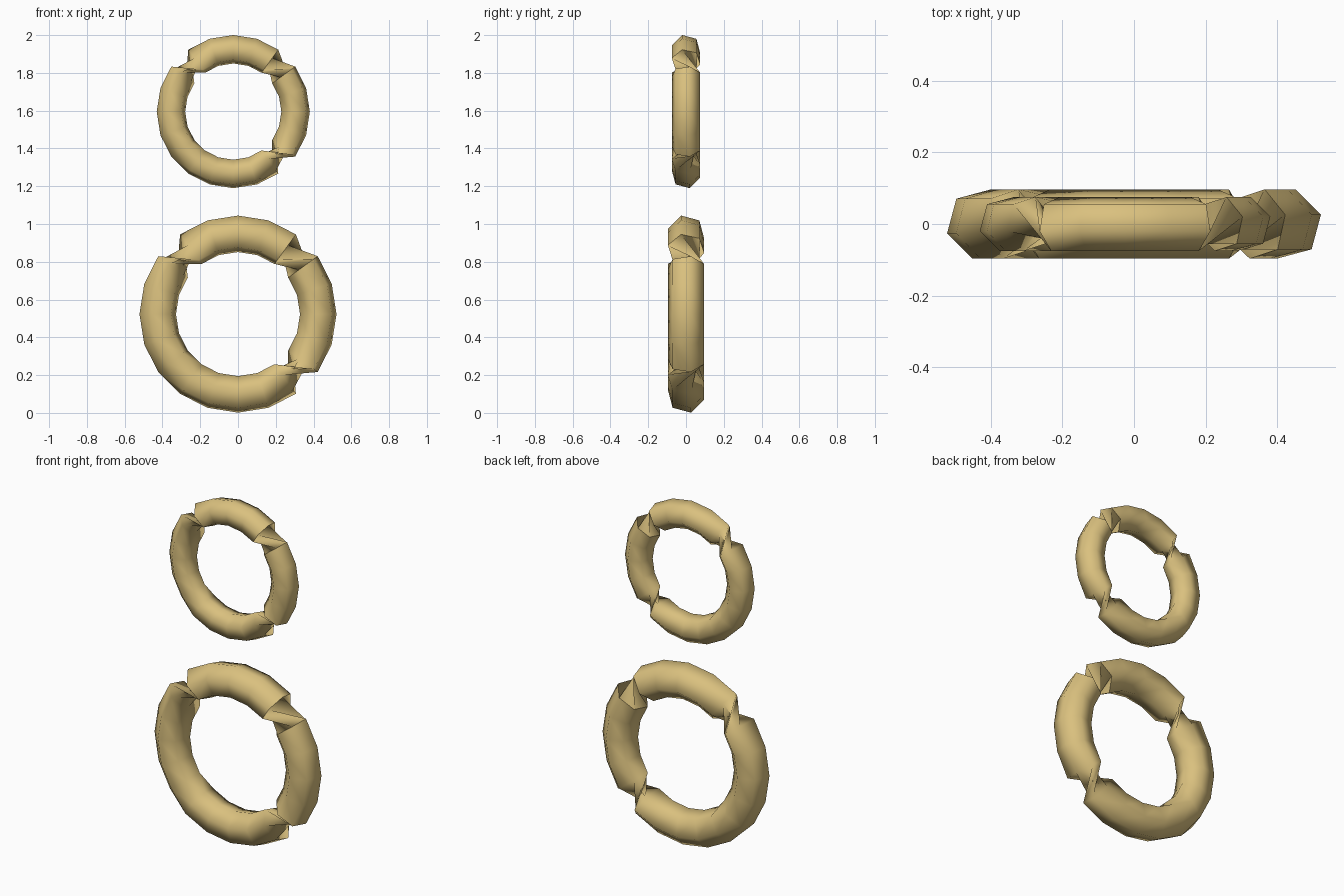
import bpy
import bmesh
import math

cube = bpy.data.objects.get("Cube")
if cube:
    bpy.data.objects.remove(cube, do_unlink=True)

# Single sandy gold material
gold = bpy.data.materials.new("sandy_gold")
gold.use_nodes = True
color = (0.70, 0.53, 0.21, 1.0)
gold.diffuse_color = color
gold.node_tree.nodes["Principled BSDF"].inputs["Base Color"].default_value = color

SIDES = 6
PER_QUARTER = 5
STEP = math.radians(18)
# Section roll of the top, right, bottom and left quarters (clockwise from the front)
ROLLS = [math.radians(a) for a in (-15, 135, 15, -15)]
CLOSING_SHIFT = 2  # sides by which the last quarter twists into the first


def twisted_ring(name, x, z, major, minor):
    """Hexagonal tube in four arcs, wrung at the joints between them."""
    bm = bmesh.new()
    loops = []
    for q, roll in enumerate(ROLLS):
        for k in range(PER_QUARTER):
            theta = (q * PER_QUARTER + k - 2) * STEP
            loop = []
            for j in range(SIDES):
                phi = roll + j * math.tau / SIDES
                r = major + minor * math.cos(phi)
                loop.append(bm.verts.new((r * math.sin(theta),
                                          minor * math.sin(phi),
                                          r * math.cos(theta))))
            loops.append(loop)
    # Close the tube with the shifted first loop
    first = loops[0]
    loops.append(first[-CLOSING_SHIFT:] + first[:-CLOSING_SHIFT])
    for a, b in zip(loops, loops[1:]):
        for j in range(SIDES):
            n = (j + 1) % SIDES
            bm.faces.new((a[j], b[j], b[n], a[n]))
    mesh = bpy.data.meshes.new(name)
    bm.to_mesh(mesh)
    bm.free()
    mesh.materials.append(gold)
    obj = bpy.data.objects.new(name, mesh)
    obj.location = (x, 0, z)
    bpy.context.collection.objects.link(obj)
    bpy.ops.object.select_all(action="DESELECT")
    obj.select_set(True)
    bpy.context.view_layer.objects.active = obj
    bpy.ops.object.shade_smooth_by_angle(angle=math.radians(65))
    return obj


twisted_ring("large_ring", 0.0, 0.523, 0.425, 0.1)
twisted_ring("small_ring", -0.025, 1.595, 0.33, 0.078)
